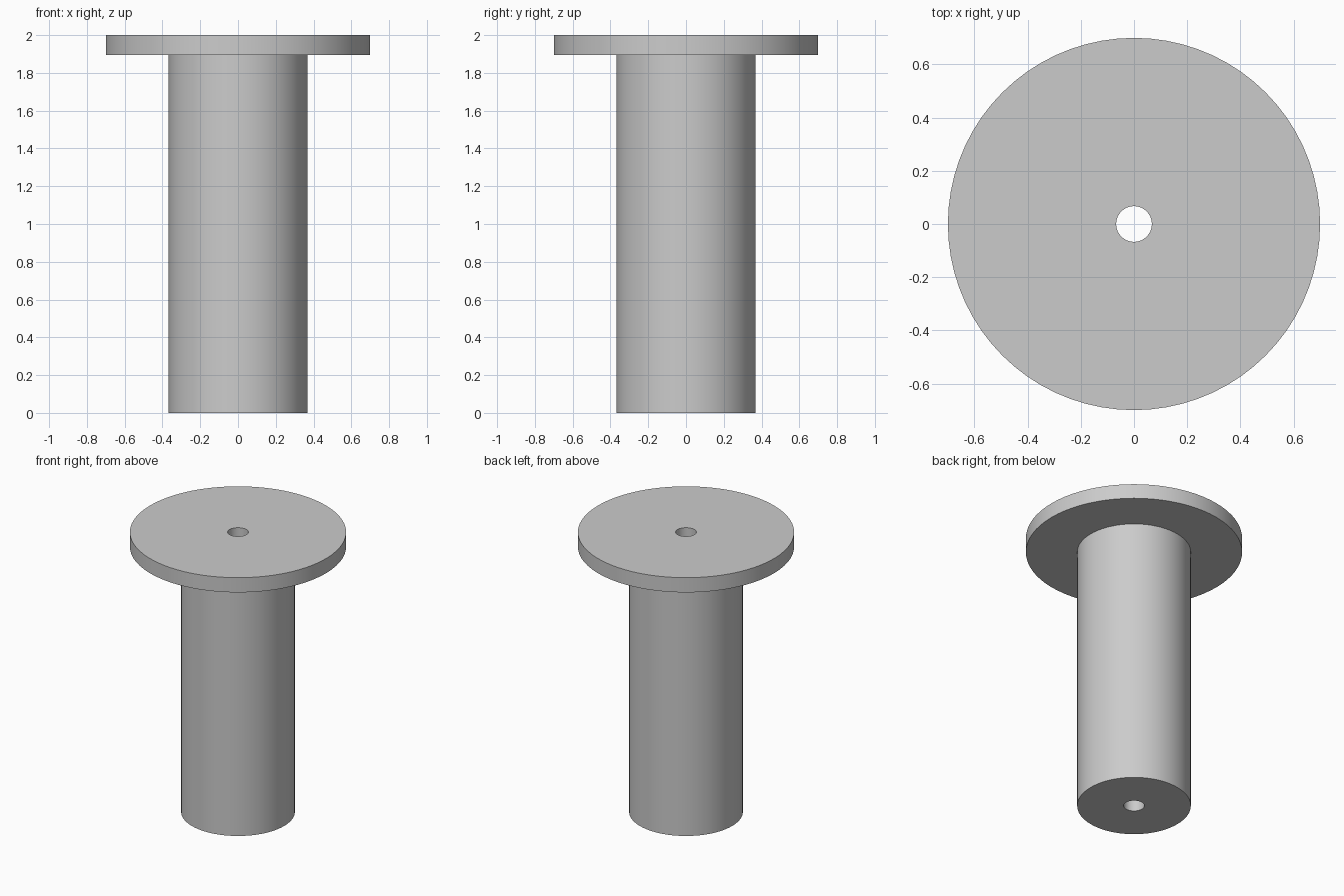
import bpy
import bmesh
from math import cos, sin, tau, radians

SEGMENTS = 72

cube = bpy.data.objects.get("Cube")
if cube:
    bpy.data.objects.remove(cube, do_unlink=True)

# Plain grey
grey = bpy.data.materials.new("plain_grey")
grey.use_nodes = True
colour = (0.6, 0.6, 0.6, 1)
grey.diffuse_color = colour
grey.node_tree.nodes["Principled BSDF"].inputs["Base Color"].default_value = colour


def lathe(name, profile):
    """Turn a closed (radius, height) profile about the z axis."""
    bm = bmesh.new()
    rings = [[bm.verts.new((r * cos(tau * i / SEGMENTS), r * sin(tau * i / SEGMENTS), z))
              for i in range(SEGMENTS)] for r, z in profile]
    for k, low in enumerate(rings):
        high = rings[(k + 1) % len(rings)]
        for i in range(SEGMENTS):
            j = (i + 1) % SEGMENTS
            bm.faces.new((low[i], low[j], high[j], high[i]))
    bmesh.ops.recalc_face_normals(bm, faces=bm.faces)
    mesh = bpy.data.meshes.new(name)
    bm.to_mesh(mesh)
    bm.free()
    mesh.materials.append(grey)
    obj = bpy.data.objects.new(name, mesh)
    bpy.context.collection.objects.link(obj)
    bpy.ops.object.select_all(action="DESELECT")
    obj.select_set(True)
    bpy.context.view_layer.objects.active = obj
    bpy.ops.object.shade_smooth_by_angle(angle=radians(30))
    return obj


# Flanged bushing: shaft, wide top flange and a bore right through
bore, shaft, flange = 0.067, 0.368, 0.7
flange_bottom, top = 1.895, 2.0
lathe("flanged_bushing", [
    (bore, 0), (shaft, 0), (shaft, flange_bottom),
    (flange, flange_bottom), (flange, top), (bore, top),
])
